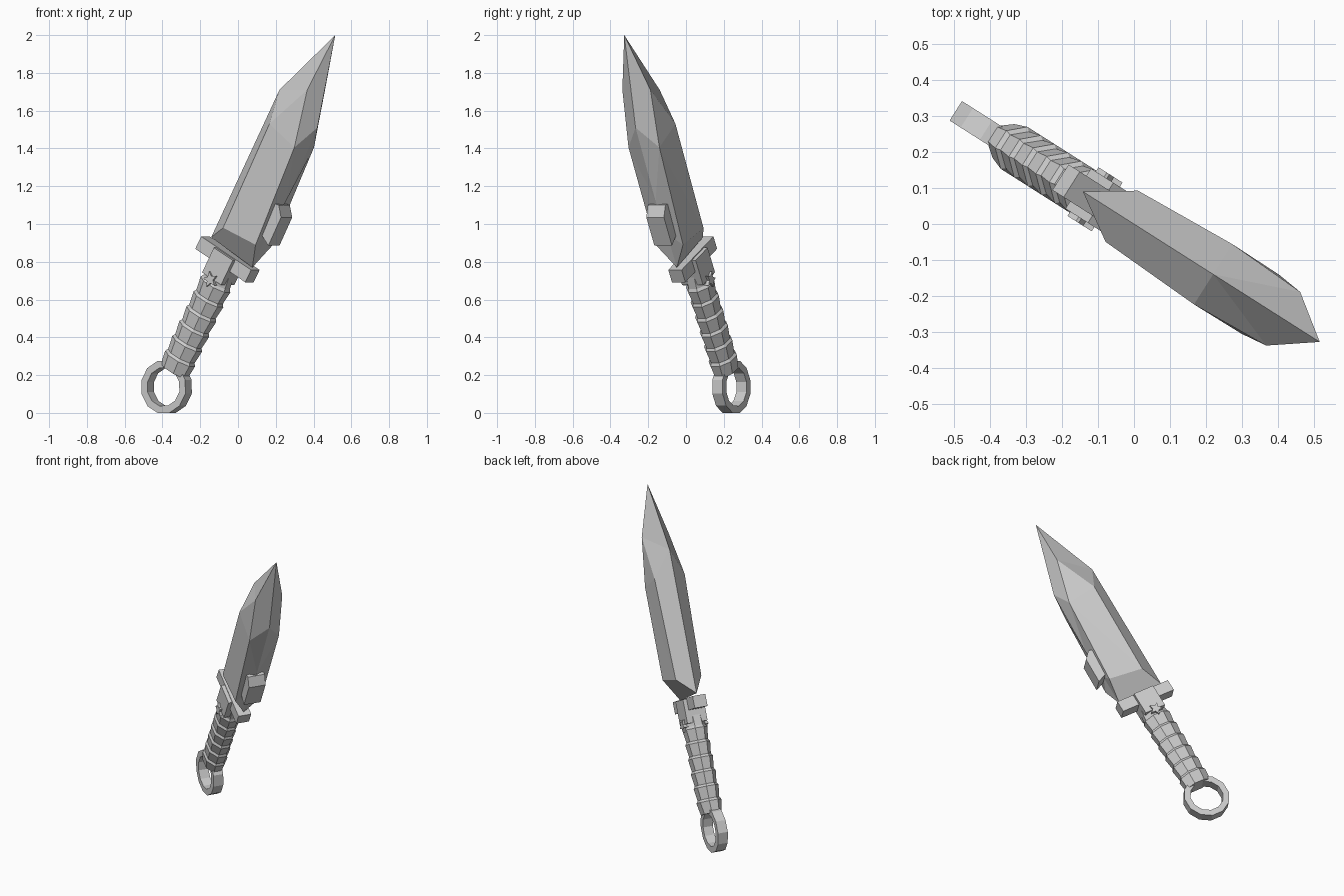
import bpy, bmesh, math
from mathutils import Vector

if "Cube" in bpy.data.objects:
    bpy.data.objects.remove(bpy.data.objects["Cube"])

# The knife lies in a vertical plane: H = horizontal in plane, N = plane normal
H = Vector((0.844, -0.536, 0))
N = Vector((0.536, 0.844, 0))
Z = Vector((0, 0, 1))
GUARD = (-0.065, 0.815)          # guard centre in plane
A, B = (0.492, 0.871), (0.871, -0.492)  # along and across the knife axis


def P(u, z, n):
    return H * u + Z * z + N * n


def Q(t, b, n):
    """Point by distance along the axis, across it, and out of plane."""
    return P(GUARD[0] + A[0] * t + B[0] * b, GUARD[1] + A[1] * t + B[1] * b, n)


def make(name, verts, faces):
    bm = bmesh.new()
    vs = [bm.verts.new(v) for v in verts]
    for f in faces:
        bm.faces.new([vs[i] for i in f])
    bmesh.ops.recalc_face_normals(bm, faces=bm.faces)
    me = bpy.data.meshes.new(name)
    bm.to_mesh(me)
    bm.free()
    ob = bpy.data.objects.new(name, me)
    bpy.context.collection.objects.link(ob)
    return ob


def loft(name, rings, caps=True, loop=False):
    k, m = len(rings[0]), len(rings)
    faces = []
    for r in range(m if loop else m - 1):
        s = (r + 1) % m
        faces += [(r * k + i, r * k + (i + 1) % k, s * k + (i + 1) % k, s * k + i)
                  for i in range(k)]
    if caps and not loop:
        faces += [tuple(range(k)), tuple(range((m - 1) * k, m * k))]
    return make(name, [v for r in rings for v in r], faces)


def box(name, t0, t1, b, n):
    return loft(name, [[Q(t, x, y) for x, y in ((-b, -n), (b, -n), (b, n), (-b, n))]
                       for t in (t0, t1)])


# Blade: sharp outline plus a raised plateau on each side
outline = [(0.61, 2.0), (0.26, 1.71), (-0.168, 0.93), (0.09, 0.77),
           (0.19, 0.95), (0.30, 1.12), (0.498, 1.51)]
plateau = [(0.49, 1.71, 0.088), (0.26, 1.53, 0.099), (-0.04, 0.98, 0.084),
           (0.165, 0.89, 0.086), (0.415, 1.405, 0.097)]
verts = [P(u, z, 0) for u, z in outline]
faces = []
for i, s in enumerate((-1, 1)):
    verts += [P(u, z, s * n) for u, z, n in plateau]
    o = 7 + 5 * i
    r1, r2, r5, r4, r3 = range(o, o + 5)
    faces += [(0, 1, r1), (1, r2, r1), (1, 2, r5, r2), (2, 3, r4, r5), (3, 4, r4),
              (4, 5, r3, r4), (5, 6, r3), (6, 0, r1, r3),
              (r1, r2, r3), (r2, r5, r3), (r5, r4, r3)]
make("blade", verts, faces)

# Hooked prong under the cutting edge
prong = [(0.14, 1.0), (0.18, 0.945), (0.225, 0.885), (0.305, 1.035), (0.29, 1.1), (0.22, 1.12)]
loft("blade_prong", [[P(u, z, n) for u, z in prong] for n in (-0.055, 0.055)])

# Crossguard and collar
box("crossguard", -0.04, 0.035, 0.18, 0.042)
box("collar", -0.12, 0.03, 0.068, 0.066)


# Octagonal grip with stepped wrapping
def octagon(t, w, n):
    return [Q(t, w * math.cos(a) / math.cos(math.pi / 8), n * math.sin(a) / math.cos(math.pi / 8))
            for a in [math.pi / 8 + i * math.pi / 4 for i in range(8)]]


rings = [octagon(-0.68, 0.08, 0.056)]
for i in range(6):
    t = -0.68 + 0.09 * i
    rings += [octagon(t + 0.075, 0.086, 0.069), octagon(t + 0.09, 0.077, 0.06)]
rings.append(octagon(-0.06, 0.066, 0.058))
loft("grip", rings)

# Star studs on both sides of the grip
for side, s in (("front", -1), ("back", 1)):
    star = [(r * math.cos(i * math.pi / 5), r * math.sin(i * math.pi / 5))
            for i, r in enumerate([0.042, 0.02] * 5)]
    loft("stud_" + side, [[Q(-0.125 - x, y, s * n) for x, y in star] for n in (0.05, 0.08)])

# Pommel ring
ring = []
for i in range(12):
    a = (i + 0.5) * math.pi / 6
    ring.append([Q(-0.778 + r * math.cos(a), r * math.sin(a), n)
                 for r, n in ((0.142, -0.032), (0.142, 0.032), (0.103, 0.032), (0.103, -0.032))])
loft("pommel_ring", ring, loop=True)
